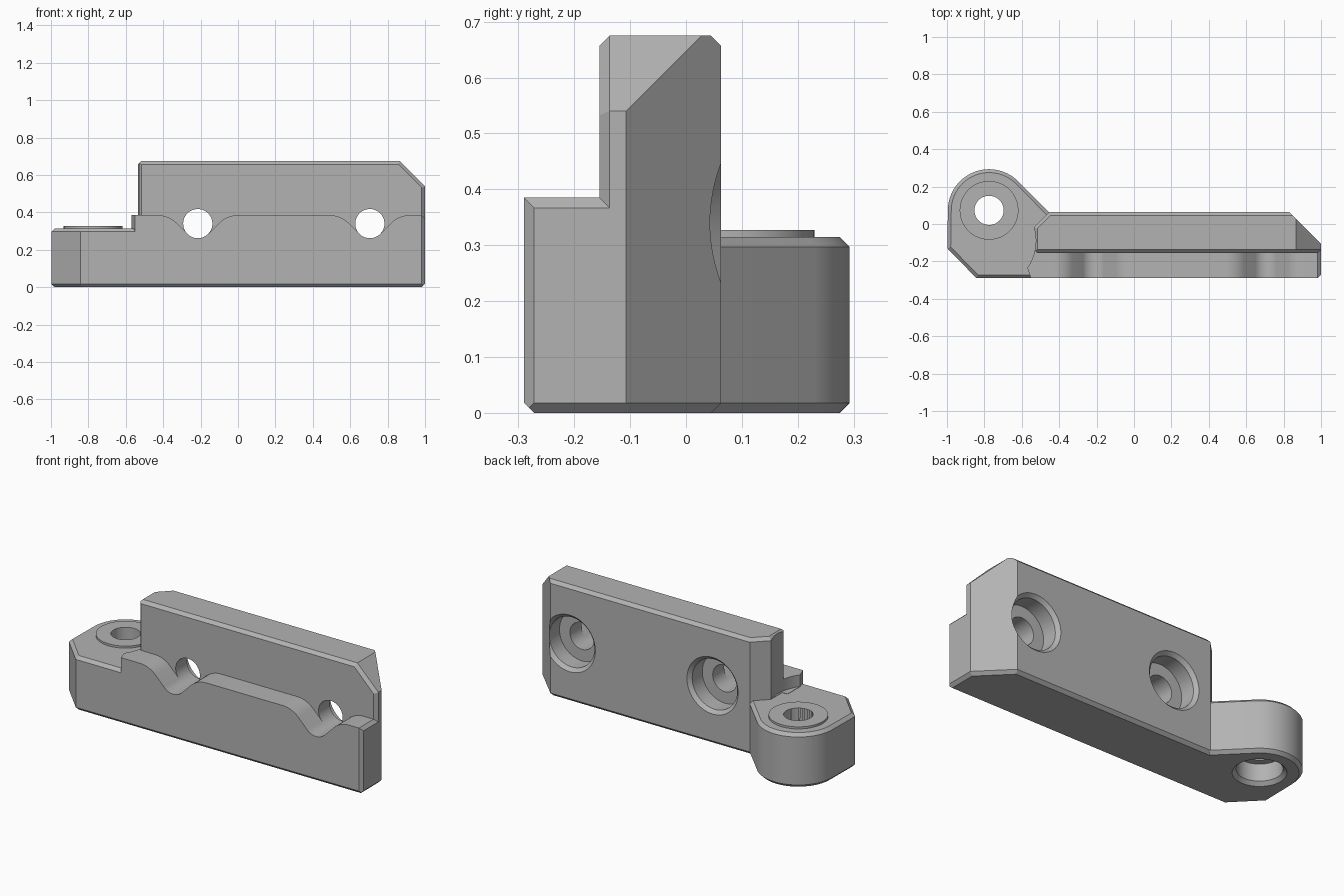
import bpy, bmesh, math
from mathutils import Vector, Matrix

if "Cube" in bpy.data.objects:
    bpy.data.objects.remove(bpy.data.objects["Cube"], do_unlink=True)

grey = bpy.data.materials.new("light grey")
grey.use_nodes = True
colour = (0.45, 0.45, 0.45, 1)
grey.diffuse_color = colour
grey.node_tree.nodes["Principled BSDF"].inputs["Base Color"].default_value = colour

C = 0.018                                   # chamfer size
FRONT, STEP, BACK = -0.29, -0.155, 0.063    # depth planes
LEFT, RIGHT, TOP = -0.535, 1.0, 0.675       # upright plate limits
D = math.sqrt(0.5)
PIVOT = (-0.775, 0.073)


def make_object(name, bm):
    bmesh.ops.recalc_face_normals(bm, faces=bm.faces)
    mesh = bpy.data.meshes.new(name)
    bm.to_mesh(mesh)
    bm.free()
    mesh.materials.append(grey)
    ob = bpy.data.objects.new(name, mesh)
    bpy.context.collection.objects.link(ob)
    return ob


def prism(points, offset):
    """Extrude a closed 3D outline along an offset."""
    bm = bmesh.new()
    face = bm.faces.new([bm.verts.new(p) for p in points])
    out = bmesh.ops.extrude_face_region(bm, geom=[face], use_keep_orig=True)
    moved = [g for g in out["geom"] if isinstance(g, bmesh.types.BMVert)]
    bmesh.ops.translate(bm, verts=moved, vec=offset)
    bmesh.ops.recalc_face_normals(bm, faces=bm.faces)
    return bm


def chop(bm, point, normal):
    """Slice off everything beyond a plane and cap the cut."""
    geom = bm.verts[:] + bm.edges[:] + bm.faces[:]
    cut = bmesh.ops.bisect_plane(bm, geom=geom, plane_co=point, plane_no=normal,
                                 clear_outer=True, dist=1e-5)["geom_cut"]
    edges = [g for g in cut if isinstance(g, bmesh.types.BMEdge) and g.is_boundary]
    if edges:
        bmesh.ops.edgeloop_fill(bm, edges=edges)


def lathe(name, profile, matrix, steps=64):
    """Spin an (r, h) profile about z, then place it."""
    bm = bmesh.new()
    verts = [bm.verts.new((r, 0, h)) for r, h in profile]
    edges = [bm.edges.new(pair) for pair in zip(verts, verts[1:])]
    bmesh.ops.spin(bm, geom=verts + edges, axis=(0, 0, 1), cent=(0, 0, 0),
                   angle=math.tau, steps=steps)
    bmesh.ops.remove_doubles(bm, verts=bm.verts, dist=1e-5)
    bmesh.ops.transform(bm, matrix=matrix, verts=bm.verts)
    return make_object(name, bm)


def arc(cx, cz, r, start, end, n):
    return [(cx + r * math.cos(math.radians(start + (end - start) * i / n)),
             cz + r * math.sin(math.radians(start + (end - start) * i / n)))
            for i in range(n + 1)]


# Upright plate: a block with its corners and edges sliced off
bm = prism([(LEFT, STEP, 0), (RIGHT, STEP, 0), (RIGHT, BACK, 0), (LEFT, BACK, 0)], (0, 0, TOP))
for point, normal in [
    ((-0.455, BACK, 0), (-1, 1, 0)),
    ((0.83, BACK, 0), (1, 1, 0)),
    ((0.865, 0, TOP), (1, 0, 1)),
    ((0, BACK - C, TOP), (0, 1, 1)),
    ((0, STEP + C, TOP), (0, -1, 1)),
    ((0.865, STEP + C, TOP), (D, -1, D)),
    ((RIGHT, STEP + C, 0), (1, -1, 0)),
    ((LEFT, STEP + C, 0), (-1, -1, 0)),
    ((LEFT + C, 0, TOP), (-1, 0, 1)),
    ((-0.455 + C * D, BACK - C * D, TOP), (-D, D, 1)),
    ((RIGHT - C, 0, 0), (1, 0, -1)),
    ((0.83 - C * D, BACK - C * D, 0), (D, D, -1)),
    ((0, BACK - C, 0), (0, 1, -1)),
]:
    chop(bm, point, normal)
body = make_object("bracket_body", bm)

# Front ledge: a top line that dips under each screw hole
HOLES, HOLE_Z, HOLE_R, LEDGE = (-0.215, 0.705), 0.34, 0.078, 0.385
SHOULDER = 0.14
# distance at which the 45 degree slope's rounded shoulder is centred
shift = (HOLE_R + SHOULDER) / D - (LEDGE - SHOULDER - HOLE_Z) * -1
line = [(-0.57, 0), (-0.57, LEDGE)]
for x in HOLES:
    line += arc(x - shift, LEDGE - SHOULDER, SHOULDER, 90, 45, 8)
    line += arc(x, HOLE_Z, HOLE_R, 225, 315, 14)
    line += arc(x + shift, LEDGE - SHOULDER, SHOULDER, 135, 90, 8)
line += [(RIGHT, LEDGE), (RIGHT, 0)]
bm = prism([(x, FRONT, z) for x, z in line], (0, 0.17, 0))
for point, normal in [
    ((0, FRONT + C, 0), (0, -1, -1)),
    ((RIGHT, FRONT + C, 0), (1, -1, 0)),
    ((RIGHT - C, 0, 0), (1, 0, -1)),
    ((RIGHT - C, 0, LEDGE), (1, 0, 1)),
    ((-0.57, -0.235, 0), (-3, -1, 0)),
]:
    chop(bm, point, normal)
ledge = make_object("front_ledge", bm)

# Pivot lug: rounded outline with chamfered rims
outline = arc(*PIVOT, 0.22, 45, 180, 30)
outline += [(-0.998, -0.13), (-0.842, FRONT), (-0.45, FRONT), (-0.45, 0.058)]
bm = prism([(x, y, 0) for x, y in outline], (0, 0, 0.315))
rims = [e for e in bm.edges if abs(e.verts[0].co.z - e.verts[1].co.z) < 1e-5]
bmesh.ops.bevel(bm, geom=rims, offset=C, segments=1, affect="EDGES")
lug = make_object("pivot_lug", bm)

# Raised washer face on the lug
at_pivot = Matrix.Translation((*PIVOT, 0))
boss = lathe("pivot_boss", [(0, 0.25), (0.157, 0.25), (0.157, 0.327), (0, 0.327)], at_pivot)

# Cutters: swing clearance, pivot bore and the two counterbored screw holes
swing = lathe("swing_cutter", [(0, 0.317), (0.25, 0.317), (0.25, 1), (0, 1)],
              Matrix.Translation((-0.775, -0.09, 0)), 96)
cutters = [lathe("pivot_cutter", [(0, -0.08), (0.22, -0.08), (0.12, 0.02), (0.12, 0.12),
                                  (HOLE_R, 0.12), (HOLE_R, 0.5), (0, 0.5)], at_pivot)]
for x in HOLES:
    along_y = Matrix.Translation((x, 0, HOLE_Z)) @ Matrix.Rotation(-math.pi / 2, 4, "X")
    cutters.append(lathe("screw_cutter", [
        (0, -0.4), (HOLE_R, -0.4), (HOLE_R, -0.05), (0.145, -0.05),
        (0.145, 0.043), (0.2, 0.098), (0, 0.098)], along_y))

# Join the solids and cut the holes
steps = [(ledge, "UNION"), (swing, "DIFFERENCE"), (lug, "UNION"), (boss, "UNION")]
steps += [(c, "DIFFERENCE") for c in cutters]
bpy.context.view_layer.objects.active = body
for tool, operation in steps:
    mod = body.modifiers.new(tool.name, "BOOLEAN")
    mod.operation, mod.solver, mod.object = operation, "EXACT", tool
    bpy.ops.object.modifier_apply(modifier=mod.name)
    bpy.data.objects.remove(tool, do_unlink=True)

bpy.ops.object.select_all(action="DESELECT")
body.select_set(True)
bpy.ops.object.shade_smooth_by_angle(angle=math.radians(25))
